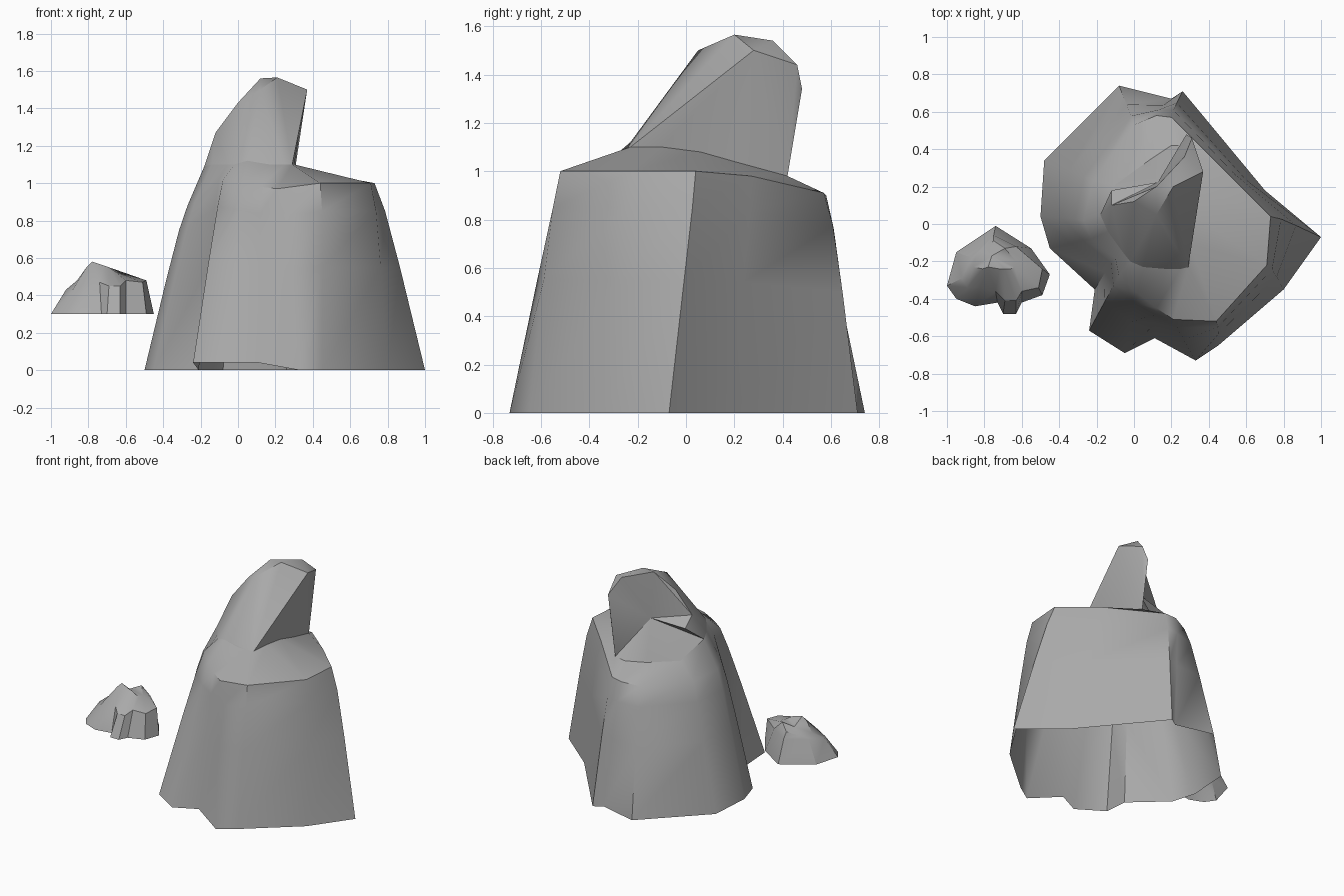
import bpy
import bmesh
import math
from mathutils import Vector

default_cube = bpy.data.objects.get("Cube")
if default_cube:
    bpy.data.objects.remove(default_cube, do_unlink=True)

# One plain stone colour for every part
stone_color = (0.4, 0.4, 0.4, 1)
stone = bpy.data.materials.new("grey stone")
stone.use_nodes = True
stone.diffuse_color = stone_color
shader = stone.node_tree.nodes["Principled BSDF"]
shader.inputs["Base Color"].default_value = stone_color
shader.inputs["Roughness"].default_value = 0.9


def finish(bm, name, smooth_angle):
    """Turn a bmesh into a shaded stone object."""
    mesh = bpy.data.meshes.new(name)
    bm.to_mesh(mesh)
    bm.free()
    mesh.materials.append(stone)
    part = bpy.data.objects.new(name, mesh)
    bpy.context.collection.objects.link(part)
    bpy.ops.object.select_all(action="DESELECT")
    part.select_set(True)
    bpy.context.view_layer.objects.active = part
    bpy.ops.object.shade_smooth_by_angle(angle=math.radians(smooth_angle))


def add_ring(bm, points):
    return [bm.verts.new(point) for point in points]


def stack_rings(bm, *levels):
    """Join rings of equal length with bands of quads; return the last ring."""
    rings = [add_ring(bm, level) for level in levels]
    for lower, upper in zip(rings, rings[1:]):
        count = len(lower)
        for i in range(count):
            j = (i + 1) % count
            bm.faces.new((lower[i], lower[j], upper[j], upper[i]))
    return rings[-1]


def close_with_fan(bm, ring, centre):
    tip = bm.verts.new(centre)
    for i, vert in enumerate(ring):
        bm.faces.new((vert, ring[(i + 1) % len(ring)], tip))


def swollen_ring(foot, rim, share, swell):
    """Ring part way up a wall, pushed outwards from the wall's own centre."""
    centre = sum((Vector(p) for p in foot), Vector()) / len(foot)
    points = []
    for low, high in zip(foot, rim):
        point = Vector(low).lerp(Vector(high), share)
        point.xy = centre.xy + (point.xy - centre.xy) * swell
        points.append(point)
    return points


# Main rock: open-bottomed flared wall, then a shelf rising to the crag's foot
rock_outline = [
    (1, -.07), (.7, .18), (.26, .71), (.2, .67), (-.08, .74),
    (-.48, .34), (-.5, .04), (-.45, -.13), (-.21, -.35), (-.24, -.57),
    (-.05, -.69), (.11, -.61), (.33, -.73), (.45, -.65), (.8, -.35),
]
rock_rim = [
    (.73, .04, 1), (.5, .27, .98), (.2, .57, .91), (.12, .58, .9), (0, .53, .88),
    (-.22, .23, .86), (-.27, .02, .88), (-.23, -.08, .9), (-.1, -.18, 1.02),
    (-.08, -.28, 1.02), (.02, -.37, 1), (.12, -.45, .98),
    (.21, -.51, .97), (.44, -.52, 1), (.71, -.22, 1),
]
crag_foot = [
    (.3, .06, 1.08), (.3, .2, 1.04), (.28, .42, .98), (.2, .42, .97), (.08, .34, .96),
    (-.1, .21, .97), (-.18, .05, 1.09), (-.14, -.04, 1.1), (-.06, -.15, 1.1),
    (-.02, -.2, 1.1), (.05, -.23, 1.12), (.17, -.24, 1.1),
    (.25, -.24, 1.1), (.29, -.23, 1.1), (.3, -.1, 1.1),
]
# the front buttress stops a little above the ground
rock_foot = [(x, y, .04 if x < .2 and y < -.55 else 0) for x, y in rock_outline]
bm = bmesh.new()
stack_rings(bm, rock_foot, swollen_ring(rock_foot, rock_rim, .55, 1.02),
            swollen_ring(rock_foot, rock_rim, .85, 1.025), rock_rim, crag_foot)
finish(bm, "main_rock", 48)

# Leaning crag: faceted shell standing on the shelf's inner edge
crag_top = [
    # front ridge and leaning right wall
    (.12, .05, 1.5), (.37, .28, 1.5),
    # rounded summit
    (.12, .2, 1.56), (.21, .2, 1.565), (.27, .36, 1.54),
    (.31, .46, 1.44), (.28, .48, 1.34),
    # left flank
    (0, .12, 1.43), (-.12, .1, 1.27), (-.12, .18, 1.2),
]
bm = bmesh.new()
add_ring(bm, crag_foot + crag_top)
bmesh.ops.convex_hull(bm, input=bm.verts[:])
unused = [v for v in bm.verts if not v.link_faces]
bmesh.ops.delete(bm, geom=unused, context="VERTS")
bmesh.ops.recalc_face_normals(bm, faces=bm.faces[:])
# the shell is open below
hidden = [f for f in bm.faces if f.normal.z < -.5]
bmesh.ops.delete(bm, geom=hidden, context="FACES")
# hollow scooped into the back
hollow_direction = Vector((-.6, .8, 0))
back = [f for f in bm.faces if f.normal.dot(hollow_direction) > .75]
merged = bmesh.ops.dissolve_faces(bm, faces=back)["region"]
poked = bmesh.ops.poke(bm, faces=merged)
for vert in poked["verts"]:
    vert.co -= hollow_direction * .07
finish(bm, "leaning_crag", 36)

# Small floating rock: stubby wall, flat step on its left and a dented peak
small_outline = [
    (-.95, -.4), (-.85, -.44), (-.73, -.42), (-.7, -.48), (-.63, -.48), (-.6, -.42),
    (-.49, -.38), (-.45, -.27), (-.55, -.13), (-.74, -.01), (-.95, -.15), (-1, -.33),
]
small_rim = [
    (-.89, -.34, .42), (-.82, -.34, .46), (-.74, -.36, .47), (-.69, -.41, .45),
    (-.63, -.41, .45), (-.6, -.36, .48), (-.51, -.34, .47), (-.49, -.24, .48),
    (-.63, -.12, .49), (-.75, -.06, .47), (-.87, -.18, .45), (-.92, -.29, .43),
]
small_crown = [
    (-.86, -.23, .48), (-.81, -.24, .55), (-.78, -.23, .58), (-.72, -.24, .56),
    (-.69, -.24, .55), (-.66, -.24, .53), (-.64, -.23, .52), (-.63, -.2, .52),
    (-.69, -.13, .55), (-.75, -.09, .51), (-.82, -.14, .48), (-.85, -.18, .47),
]
small_foot = [(x, y, .3) for x, y in small_outline]
bm = bmesh.new()
crown_ring = stack_rings(bm, small_foot, small_rim, small_crown)
close_with_fan(bm, crown_ring, (-.76, -.17, .52))
finish(bm, "small_rock", 30)
